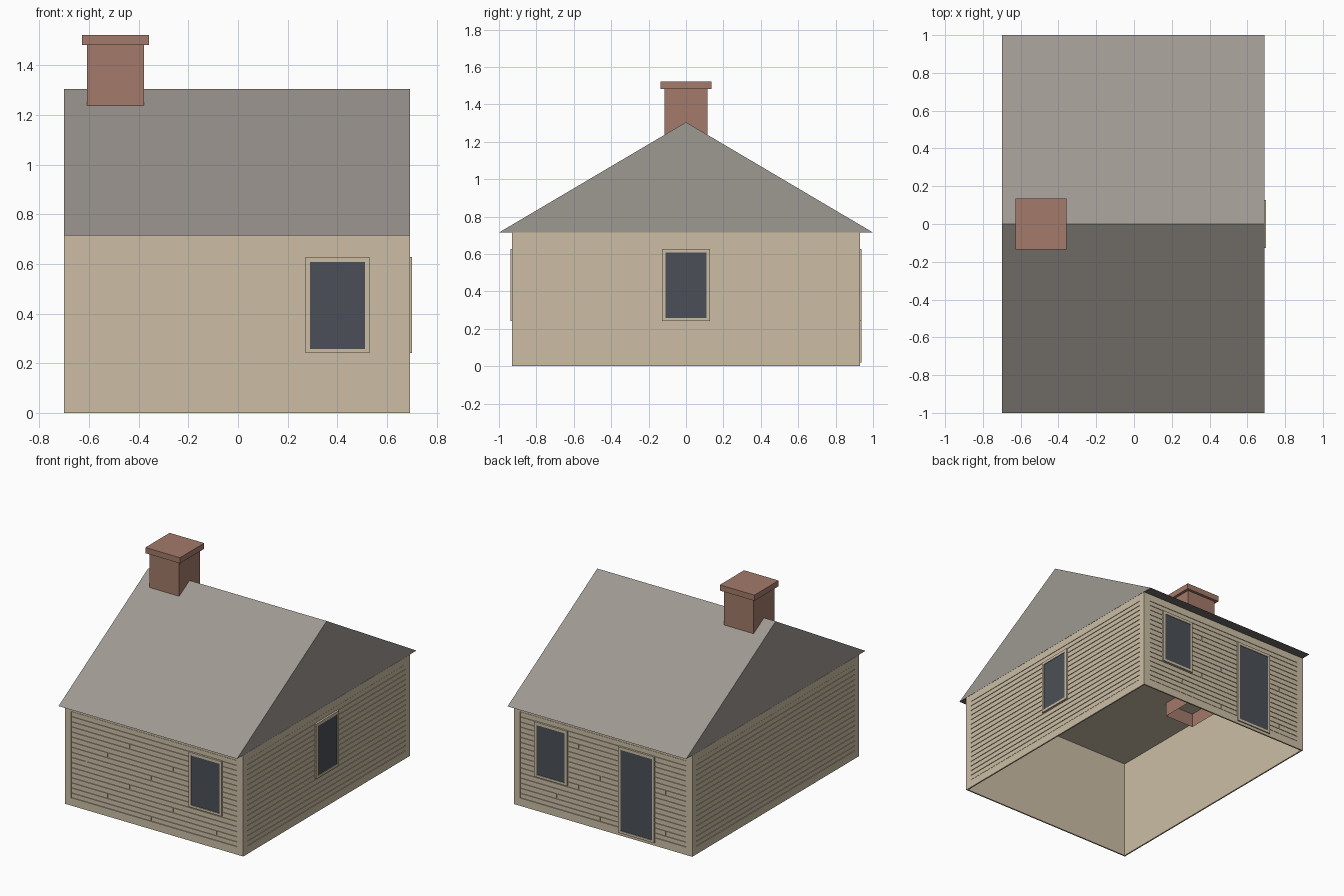
import bpy, bmesh, math
from mathutils import Matrix, Vector

if "Cube" in bpy.data.objects:
    bpy.data.objects.remove(bpy.data.objects["Cube"])


def material(name, rgb):
    col = [((c / 255 + 0.055) / 1.055) ** 2.4 for c in rgb] + [1]
    m = bpy.data.materials.new(name)
    m.use_nodes = True
    m.diffuse_color = col
    bsdf = next(n for n in m.node_tree.nodes if n.type == 'BSDF_PRINCIPLED')
    bsdf.inputs["Base Color"].default_value = col
    return m


SIDING = material("beige_siding", (204, 190, 165))
ROOF = material("grey_roof", (158, 152, 145))
SOFFIT = material("dark_soffit", (110, 107, 103))
BRICK = material("brick_red", (163, 122, 106))
GLASS = material("dark_glass", (75, 80, 87))

CX = -0.004               # house centre along x
HX, HY = 0.696, 0.93      # half sizes of the walls
EAVE, RIDGE = 0.715, 1.305
DEPTH = 0.006             # depth of the grooves between boards
PANEL_LOW, PANEL_HIGH, MARGIN = 0.055, 0.665, 0.05
ROWS, GAP = 17, 0.006


def add_box(bm, lo, hi):
    lo, hi = Vector(lo), Vector(hi)
    mat = Matrix.Translation((lo + hi) / 2) @ Matrix.Diagonal((*(hi - lo), 1))
    return bmesh.ops.create_cube(bm, size=1, matrix=mat)["verts"]


def finish(bm, name, mats, matrix=None):
    if matrix:
        bm.transform(matrix)
    mesh = bpy.data.meshes.new(name)
    bm.to_mesh(mesh)
    bm.free()
    for m in mats:
        mesh.materials.append(m)
    ob = bpy.data.objects.new(name, mesh)
    bpy.context.collection.objects.link(ob)
    return ob


def open_shell(name, lo, hi, mat, thickness=0):
    """Box without a bottom face."""
    bm = bmesh.new()
    add_box(bm, lo, hi)
    bm.normal_update()
    bottom = [f for f in bm.faces if f.normal.z < -0.5]
    bmesh.ops.delete(bm, geom=bottom, context='FACES')
    ob = finish(bm, name, [mat])
    if thickness:
        mod = ob.modifiers.new("thickness", 'SOLIDIFY')
        mod.thickness, mod.offset = thickness, -1
    return ob


def frame_bars(bm, u0, u1, z0, z1, side, low, high, back, front):
    """Four bars around a rectangle; outward is -y."""
    add_box(bm, (u0, -front, z0), (u0 + side, -back, z1))
    add_box(bm, (u1 - side, -front, z0), (u1, -back, z1))
    add_box(bm, (u0 + side, -front, z0), (u1 - side, -back, z0 + low))
    add_box(bm, (u0 + side, -front, z1 - high), (u1 - side, -back, z1))


def opening(name, place, u0, u1, z0, z1):
    """Raised frame with a dark pane, used for windows and the door."""
    bm = bmesh.new()
    frame_bars(bm, u0, u1, z0, z1, 0.018, 0.017, 0.02, -DEPTH, 0.008)
    finish(bm, name + "_frame", [SIDING], place)
    bm = bmesh.new()
    add_box(bm, (u0 + 0.018, -0.004, z0 + 0.017), (u1 - 0.018, 0.004, z1 - 0.02))
    finish(bm, name + "_pane", [GLASS], place)


def wall(name, place, half, trim_half, seams):
    """Border trim and rows of boards with staggered joints."""
    bm = bmesh.new()
    edge = half - MARGIN
    frame_bars(bm, -trim_half, trim_half, 0, EAVE - 0.001, trim_half - edge,
               PANEL_LOW, EAVE - PANEL_HIGH, -DEPTH, 0)
    finish(bm, name + "_trim", [SIDING], place)
    bm = bmesh.new()
    pitch = (PANEL_HIGH - PANEL_LOW) / ROWS
    for i in range(ROWS):
        top = PANEL_HIGH - i * pitch
        cuts = [-edge]
        if i and i % 8 in seams:
            s = seams[i % 8]
            cuts += [s - GAP / 2, s + GAP / 2]
        cuts.append(edge)
        for a, b in zip(cuts[::2], cuts[1::2]):
            add_box(bm, (a, 0.0015, top - pitch + GAP / 2), (b, DEPTH, top - GAP / 2))
    finish(bm, name + "_boards", [SIDING], place)


def facing(angle, dist):
    """Place a wall built facing -y at a distance from the house centre."""
    return (Matrix.Translation((CX, 0, 0)) @ Matrix.Rotation(math.radians(angle), 4, 'Z')
            @ Matrix.Translation((0, -dist, 0)))


# Inner shell, open below
open_shell("wall_shell", (CX - HX + DEPTH, -HY + DEPTH, 0),
           (CX + HX - DEPTH, HY - DEPTH, EAVE - 0.002), SIDING, 0.006)

# Four clad walls
JOINTS = {1: -0.53, 3: -0.19, 5: 0.15, 6: -0.36, 7: 0.49, 0: -0.02}
FRONT, LEFT, BACK, RIGHT = facing(0, HY), facing(90, HX), facing(180, HY), facing(270, HX)
wall("front_wall", FRONT, HX, HX, JOINTS)
wall("back_wall", BACK, HX, HX, JOINTS)
wall("left_wall", LEFT, HY, HY - DEPTH, {})
wall("right_wall", RIGHT, HY, HY - DEPTH, {})

# Windows and back door
opening("front_window", FRONT, 0.276, 0.533, 0.241, 0.628)
opening("left_window", LEFT, -0.128, 0.128, 0.241, 0.628)
opening("back_window", BACK, -0.533, -0.276, 0.241, 0.628)
opening("back_door", BACK, 0.122, 0.404, 0.02, 0.628)

# Gable roof with dark underside
bm = bmesh.new()
profile = [bm.verts.new((CX - HX, y, z)) for y, z in ((-1, EAVE), (1, EAVE), (0, RIDGE))]
end = bm.faces.new(profile)
ext = bmesh.ops.extrude_face_region(bm, geom=[end], use_keep_orig=True)
bmesh.ops.translate(bm, vec=(2 * HX, 0, 0),
                    verts=[v for v in ext["geom"] if isinstance(v, bmesh.types.BMVert)])
bmesh.ops.recalc_face_normals(bm, faces=bm.faces)
for f in bm.faces:
    f.material_index = 1 if f.normal.z < -0.5 else 0
finish(bm, "roof", [ROOF, SOFFIT])

# Chimney shaft through the roof, and its cap
CHX = -0.493
open_shell("chimney_shaft", (CHX - 0.115, -0.115, 0.61), (CHX + 0.115, 0.115, 1.483), BRICK)
bm = bmesh.new()
add_box(bm, (CHX - 0.135, -0.135, 1.482), (CHX + 0.135, 0.135, 1.522))
finish(bm, "chimney_cap", [BRICK])
